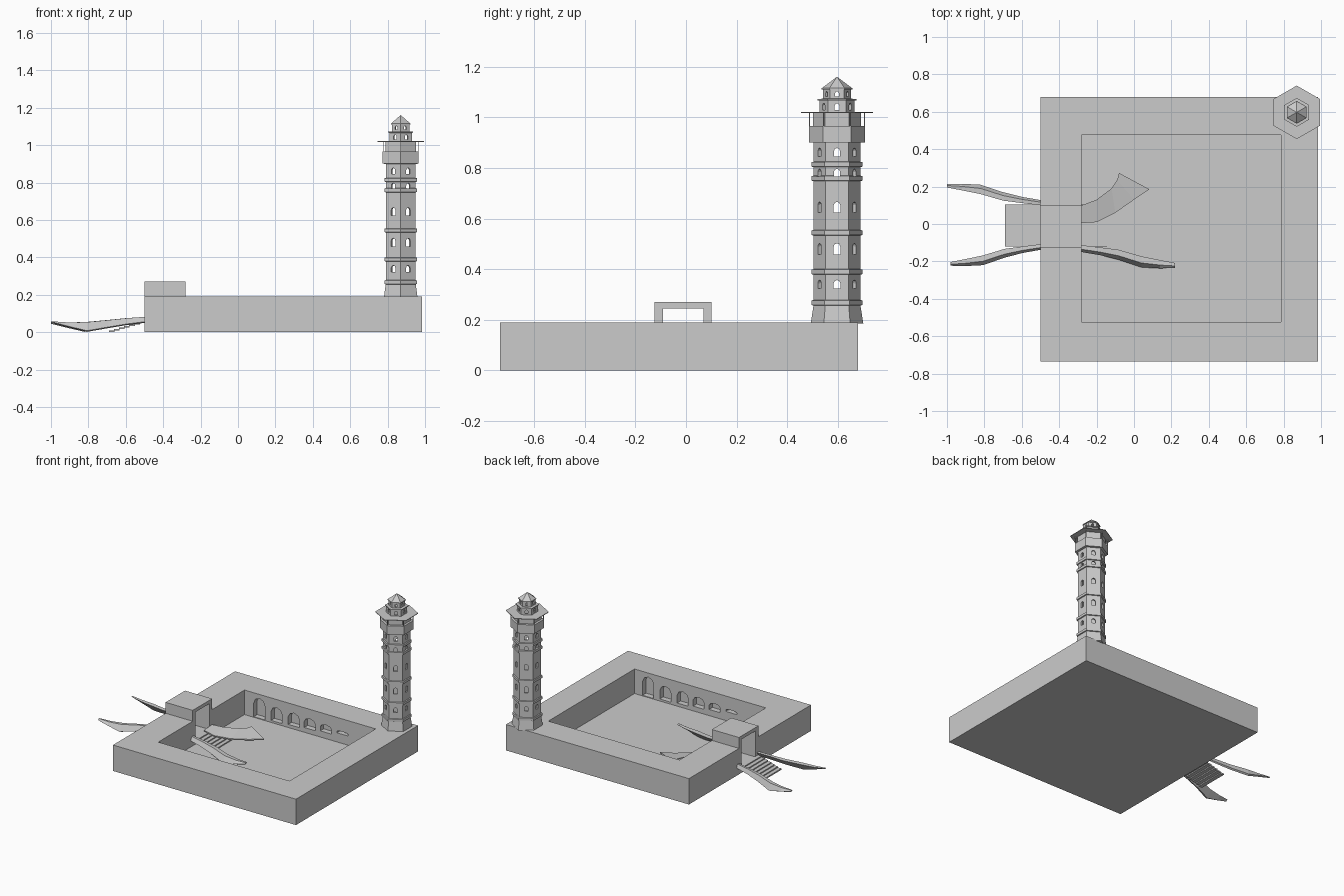
import bpy, bmesh, math
from mathutils import Matrix, Vector

if "Cube" in bpy.data.objects:
    bpy.data.objects.remove(bpy.data.objects["Cube"])


def make(name, bm):
    bmesh.ops.recalc_face_normals(bm, faces=bm.faces[:])
    me = bpy.data.meshes.new(name)
    bm.to_mesh(me)
    bm.free()
    ob = bpy.data.objects.new(name, me)
    bpy.context.collection.objects.link(ob)
    return ob


def add_box(bm, x0, x1, y0, y1, z0, z1):
    m = Matrix.Translation(((x0 + x1) / 2, (y0 + y1) / 2, (z0 + z1) / 2))
    bmesh.ops.create_cube(bm, size=1, matrix=m @ Matrix.Diagonal((x1 - x0, y1 - y0, z1 - z0, 1)))


def box(name, *dims):
    bm = bmesh.new()
    add_box(bm, *dims)
    return make(name, bm)


def loft(bm, rings, closed=False):
    # Bridge equal-sized rings; cap both ends unless the loop closes on itself
    vs = [[bm.verts.new(p) for p in r] for r in rings]
    n = len(vs[0])
    pairs = list(zip(vs, vs[1:])) + ([(vs[-1], vs[0])] if closed else [])
    for a, b in pairs:
        for i in range(n):
            j = (i + 1) % n
            bm.faces.new((a[i], a[j], b[j], b[i]))
    if not closed:
        bm.faces.new(vs[0][::-1])
        bm.faces.new(vs[-1])


def arch(bm, width, z0, z1, r0, r1, matrix):
    # Arched prism running along local x from r0 to r1
    w, s = width / 2, min(width / 2, (z1 - z0) * 0.4)
    prof = [(-w, z0), (w, z0), (w, z1 - s), (w * 0.7, z1 - s * 0.3), (0, z1),
            (-w * 0.7, z1 - s * 0.3), (-w, z1 - s)]
    loft(bm, [[matrix @ Vector((r, u, z)) for u, z in prof] for r in (r0, r1)])


def cut(ob, cutter):
    mod = ob.modifiers.new("cut", 'BOOLEAN')
    mod.operation = 'DIFFERENCE'
    mod.solver = 'EXACT'
    mod.object = cutter
    bpy.context.view_layer.objects.active = ob
    bpy.ops.object.modifier_apply(modifier=mod.name)
    bpy.data.objects.remove(cutter, do_unlink=True)


# Walled courtyard block with a thin floor
base = box("courtyard_walls", -0.5, 0.985, -0.735, 0.68, 0, 0.19)
cut(base, box("recess", -0.28, 0.785, -0.525, 0.475, 0.01, 0.3))

# Diminishing niches along the two long inner walls
bm = bmesh.new()
niches = [(-0.16, 0.015, 0.16), (-0.02, 0.025, 0.13), (0.12, 0.033, 0.127),
          (0.25, 0.045, 0.12), (0.38, 0.055, 0.11), (0.515, 0.077, 0.097)]
for x, z0, z1 in niches:
    arch(bm, 0.09, z0, z1, -0.02, 0.04,
         Matrix.Translation((x, 0.475, 0)) @ Matrix.Rotation(math.pi / 2, 4, 'Z'))
    arch(bm, 0.09, z0, z1, -0.02, 0.04,
         Matrix.Translation((0.515 - x, -0.525, 0)) @ Matrix.Rotation(-math.pi / 2, 4, 'Z'))
cut(base, make("niches", bm))

# Gatehouse with a passage through it and the wall
gate = box("gatehouse", -0.5, -0.28, -0.125, 0.1, 0.19, 0.27)
for ob in (base, gate):
    cut(ob, box("passage", -0.55, -0.23, -0.09, 0.07, 0.055, 0.245))

# Stairs outside and inside the gate, mirrored about its middle
bm = bmesh.new()
for i in range(7):
    x, z = -0.69 + i * 0.027, i * 0.008
    for a, b in ((x, x + 0.03), (-0.78 - x - 0.03, -0.78 - x)):
        add_box(bm, a, b, -0.12, 0.105, z, z + 0.01)
make("stairs", bm)


# Flared banisters: x, inner y, outer y, top z, bottom z
def banister(name, rows):
    bm = bmesh.new()
    rings = []
    for x, yi, yo, zt, zb in rows:
        d = yo - yi
        rings.append([(x, yi, zt), (x, yi + d * 0.6, zt + 0.002),
                      (x, yo, zb + 0.006), (x, yi + d * 0.7, zb)])
    loft(bm, rings)
    make(name, bm)


outer = [(-0.5, 0.1, 0.128, 0.08, 0.05), (-0.6, 0.112, 0.145, 0.073, 0.038),
         (-0.7, 0.125, 0.17, 0.063, 0.022), (-0.82, 0.16, 0.21, 0.052, 0.002),
         (-0.92, 0.18, 0.215, 0.05, 0.025), (-1.0, 0.195, 0.213, 0.055, 0.045)]
banister("outer_banister_back", outer)
front = [(x + 0.02 * (-0.5 - x) / 0.5, -yi - 0.008, -yo - 0.01, zt, zb) for x, yi, yo, zt, zb in outer]
banister("outer_banister_front", front)
banister("inner_banister_front", [(-0.28 + (-0.5 - x) * 1.04, yi - 0.005, yo - 0.012, zt, zb)
                                  for x, yi, yo, zt, zb in front])
# Wide inner banister, swung outwards: inner edge and outer edge differ in x
bm = bmesh.new()
loft(bm, [[(a, b, zt), (c, d, zb), (c, d, zb - 0.008), (a, b, zt - 0.008)] for a, b, c, d, zt, zb in (
    (-0.28, 0.005, -0.28, 0.1, 0.075, 0.08), (-0.2, 0.01, -0.2, 0.13, 0.055, 0.07),
    (-0.1, 0.06, -0.12, 0.19, 0.04, 0.06), (0.0, 0.13, -0.09, 0.235, 0.035, 0.055),
    (0.083, 0.185, -0.08, 0.273, 0.04, 0.055))])
make("inner_banister_back", bm)

# Hexagonal hollow tower
CX, CY = 0.87, 0.597


def hexagon(r, z):
    return [(CX + r * math.cos(math.radians(30 + 60 * k)),
             CY + r * math.sin(math.radians(30 + 60 * k)), z) for k in range(6)]


prof = [(0.104, 0.185), (0.093, 0.255)]
for z in (0.258, 0.38, 0.535, 0.75, 0.805):      # string courses
    prof += [(0.092, z - 0.002), (0.1, z), (0.1, z + 0.018), (0.092, z + 0.02)]
prof += [(0.092, 0.9), (0.111, 0.901), (0.111, 0.965), (0.094, 0.966), (0.094, 1.02),
         (0.07, 1.021), (0.07, 1.066), (0.077, 1.067), (0.077, 1.073), (0.055, 1.074),
         (0.055, 1.11), (0.061, 1.111), (0.061, 1.116),
         (0.045, 1.115), (0.045, 1.06), (0.06, 1.059), (0.06, 1.01), (0.078, 1.009), (0.078, 0.185)]
bm = bmesh.new()
loft(bm, [hexagon(r, z) for r, z in prof], closed=True)
tower = make("tower", bm)

# Arched windows on every side and storey
bm = bmesh.new()
windows = [(0.34, 0.034, 0.026), (0.48, 0.045, 0.026), (0.645, 0.042, 0.026),
           (0.782, 0.03, 0.024), (0.862, 0.034, 0.024), (1.043, 0.026, 0.018), (1.093, 0.02, 0.014)]
for k in range(6):
    m = Matrix.Translation((CX, CY, 0)) @ Matrix.Rotation(math.radians(60 * k), 4, 'Z')
    for z, h, w in windows:
        arch(bm, w, z - h / 2, z + h / 2, 0.03, 0.13, m)
cut(tower, make("windows", bm))

# Pointed roof
bm = bmesh.new()
loft(bm, [hexagon(0.061, 1.115), hexagon(0.001, 1.16)])
make("tower_roof", bm)

# Wide thin balcony canopy on slim posts
bm = bmesh.new()
loft(bm, [hexagon(r, z) for r, z in ((0.143, 1.017), (0.143, 1.021), (0.065, 1.021), (0.065, 1.017))], True)
make("balcony_canopy", bm)
bm = bmesh.new()
for x, y, z in hexagon(0.108, 0):
    add_box(bm, x - 0.002, x + 0.002, y - 0.002, y + 0.002, 0.96, 1.02)
make("balcony_posts", bm)
